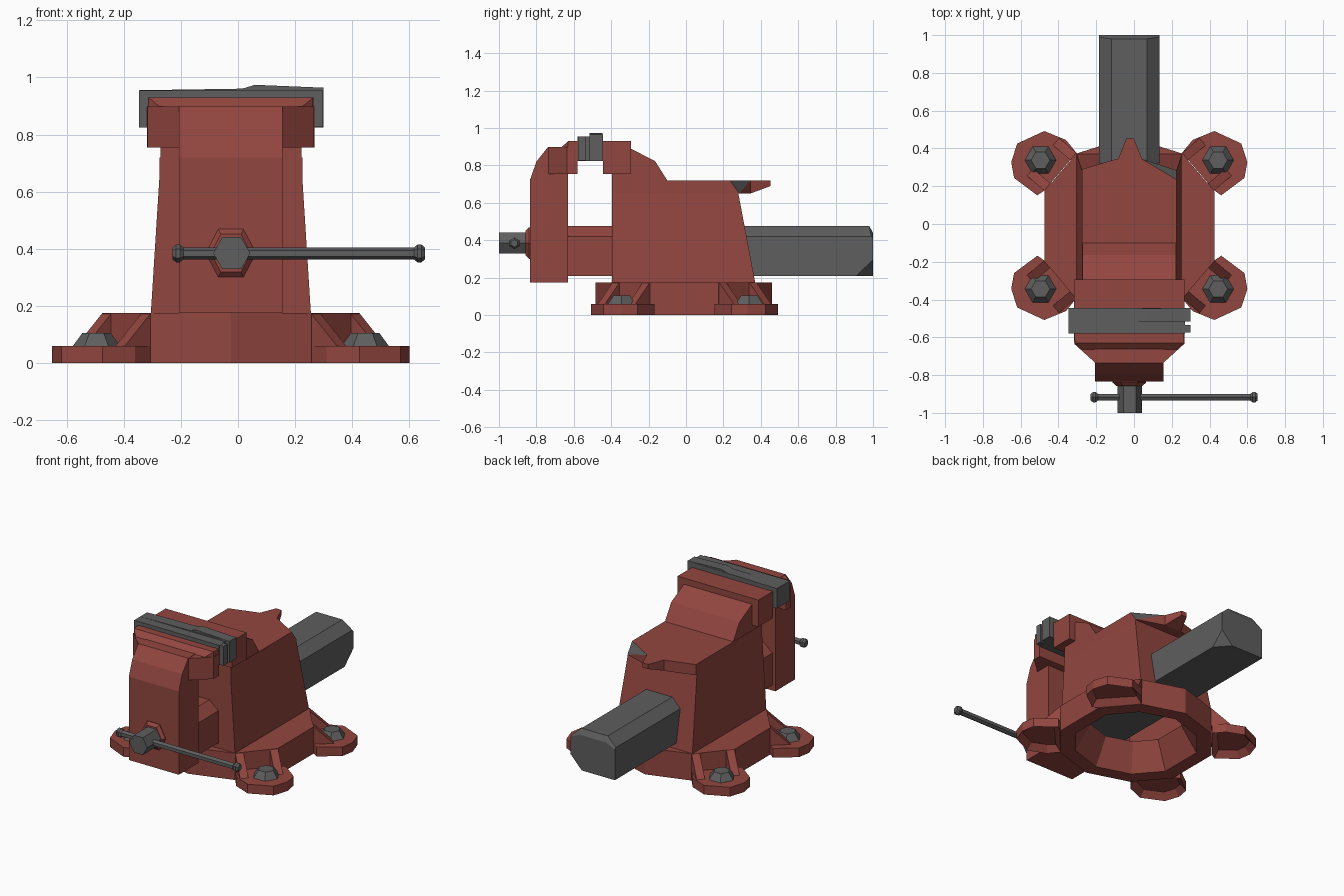
import bpy, bmesh, math
from mathutils import Vector, Matrix

if "Cube" in bpy.data.objects:
    bpy.data.objects.remove(bpy.data.objects["Cube"])

CX = -0.025  # centre line of the vise


def mat(name, c):
    m = bpy.data.materials.new(name)
    m.diffuse_color = (*c, 1)
    m.use_nodes = True
    m.node_tree.nodes["Principled BSDF"].inputs["Base Color"].default_value = m.diffuse_color
    return m


RED = mat("red paint", (0.29, 0.061, 0.050))
GRAY = mat("dark steel", (0.112, 0.112, 0.112))


def finish(name, bm, m, shift=(CX, 0, 0)):
    bmesh.ops.recalc_face_normals(bm, faces=bm.faces)
    bmesh.ops.translate(bm, verts=bm.verts, vec=shift)
    me = bpy.data.meshes.new(name)
    bm.to_mesh(me)
    bm.free()
    ob = bpy.data.objects.new(name, me)
    me.materials.append(m)
    bpy.context.collection.objects.link(ob)
    return ob


def hull_bm(pts):
    bm = bmesh.new()
    for p in pts:
        bm.verts.new(p)
    r = bmesh.ops.convex_hull(bm, input=bm.verts)
    loose = [v for v in bm.verts if not v.link_faces]
    bmesh.ops.delete(bm, geom=loose, context='VERTS')
    bmesh.ops.dissolve_limit(bm, angle_limit=0.01, verts=bm.verts, edges=bm.edges)
    return bm


def hull(name, pts, m=RED, shift=(CX, 0, 0)):
    return finish(name, hull_bm(pts), m, shift)


def extrude_x(profile, hw):
    return [(s * hw, y, z) for s in (-1, 1) for y, z in profile]


def prism(plan, z0, z1):
    return [(x, y, z) for z in (z0, z1) for x, y in plan]


def sym(pts):
    return [(s * x, y, z) for s in (-1, 1) for x, y, z in pts]


def tube(name, rings, axis, m, origin, sides=6, zscale=1.0):
    """Hull of polygon rings (position, radius) along an axis."""
    pts = []
    for t, r in rings:
        for i in range(sides):
            a = 2 * math.pi * i / sides
            u, v = r * math.cos(a), r * math.sin(a) * zscale
            pts.append({'x': (t, v, u), 'y': (u, t, v), 'z': (u, v, t)}[axis])
    return hull(name, pts, m, origin)


# Base: hollow ten-sided ring
half = [(0, 0.473), (0.28, 0.385), (0.45, 0.185)]
plan = half + [(x, -y) for x, y in half[::-1]]
plan += [(-x, y) for x, y in plan[::-1] if x > 0]
bm = bmesh.new()
loops = []
for s, z in ((1, 0), (1, 0.175), (0.6, 0.175), (0.8, 0)):
    loops.append([bm.verts.new((x * s, y * s, z)) for x, y in plan])
n = len(plan)
for k in range(4):
    a, b = loops[k], loops[(k + 1) % 4]
    for i in range(n):
        j = (i + 1) % n
        bm.faces.new((a[i], a[j], b[j], b[i]))
finish("base_ring", bm, RED, (CX, -0.012, 0))

# Feet with ribs and bolts, one per corner
foot = [(0.28, 0.385), (0.335, 0.453), (0.45, 0.5), (0.593, 0.434),
        (0.625, 0.336), (0.61, 0.252), (0.487, 0.16), (0.45, 0.185)]
A, B = Vector((0.28, 0.385)), Vector((0.45, 0.185))
along = (B - A).normalized()
out = Vector((-along.y, along.x))
for sx in (-1, 1):
    for sy in (-1, 1):
        tag = ("left" if sx < 0 else "right") + ("_front" if sy < 0 else "_back")
        shift = (CX, -0.008, 0)
        bm = hull_bm([(x * sx, y * sy, z) for x, y, z in prism(foot, 0, 0.06)])
        bm.normal_update()
        under = [f for f in bm.faces if f.normal.z < -0.9]
        bmesh.ops.inset_region(bm, faces=under, thickness=0.04)
        bmesh.ops.translate(bm, verts=list({v for f in under for v in f.verts}), vec=(0, 0, 0.04))
        finish("foot_" + tag, bm, RED, shift)
        for k, (P, d) in enumerate(((A, along), (B, -along))):
            pts = []
            for q in (P, P + d * 0.05):
                e, i = q + out * 0.125, q - out * 0.03
                pts += [(e.x, e.y, 0.055), (q.x, q.y, 0.175), (i.x, i.y, 0.175), (i.x, i.y, 0.055)]
            hull(f"rib_{tag}_{k}", [(x * sx, y * sy, z) for x, y, z in pts], RED, shift)
        tube("bolt_" + tag, [(0.055, 0.083), (0.06, 0.083), (0.105, 0.05)], 'z', GRAY,
             (CX + sx * 0.47, -0.003 + sy * 0.341, 0))

# Fixed body, open underneath
bm = hull_bm(sym([(0.28, -0.395, 0.175), (0.28, 0.37, 0.175), (0.25, -0.395, 0.65), (0.25, 0.28, 0.65)]))
bm.normal_update()
bmesh.ops.delete(bm, geom=[f for f in bm.faces if f.normal.z < -0.9], context='FACES')
finish("fixed_body", bm, RED)

# Anvil slab with one chipped steel corner, and its horn
slab = [(-0.25, -0.395), (0.25, -0.395), (-0.25, 0.29), (-0.065, 0.345), (0.065, 0.345)]
anvil = hull("anvil", prism(slab, 0.65, 0.72) + [(0.25, 0.235, 0.72), (0.25, 0.285, 0.65)])
anvil.data.materials.append(GRAY)
for p in anvil.data.polygons:
    if p.normal.x > 0.2 and p.normal.y > 0.2 and p.normal.z > 0.05:
        p.material_index = 1
hull("anvil_horn", sym([(0.063, 0.335, 0.65), (0.063, 0.345, 0.65), (0.063, 0.335, 0.72), (0.063, 0.345, 0.72),
                        (0.02, 0.452, 0.69), (0.02, 0.452, 0.72)]), RED, (CX + 0.004, 0, 0))

# Fixed jaw neck and block
hull("fixed_neck", extrude_x([(-0.395, 0.71), (-0.10, 0.72), (-0.10, 0.71), (-0.165, 0.823),
                              (-0.295, 0.89), (-0.395, 0.89)], 0.247))
hull("fixed_jaw_block", extrude_x([(-0.445, 0.755), (-0.295, 0.755), (-0.295, 0.93), (-0.445, 0.93)], 0.293))

# Moving jaw: column, tapered block and chamfered cap
hull("moving_jaw", extrude_x([(-0.63, 0.175), (-0.835, 0.175), (-0.835, 0.72), (-0.80, 0.82),
                              (-0.737, 0.9), (-0.63, 0.9)], 0.181))
block = [(s * x, y) for s in (-1, 1) for x, y in ((0.293, -0.58), (0.291, -0.635), (0.25, -0.665), (0.18, -0.735))]
hull("moving_jaw_block", prism(block, 0.755, 0.898))
hull("moving_jaw_cap", sym([(0.29, -0.58, 0.895), (0.29, -0.58, 0.93), (0.288, -0.63, 0.93),
                            (0.288, -0.63, 0.895), (0.25, -0.665, 0.898)]))

# Steel jaw plates, the rear one slightly raised on the right
hull("front_jaw_plate", [(x, y, z) for x in (-0.346, 0.27) for y in (-0.58, -0.515) for z in (0.825, 0.955)],
     GRAY, (0, 0, 0))
hull("rear_jaw_plate", [(x, y, z) for y in (-0.517, -0.445) for x, z in
                        ((-0.346, 0.825), (0.30, 0.825), (-0.346, 0.955), (-0.02, 0.955), (0.30, 0.965))],
     GRAY, (0, 0, 0))
hull("plate_ridge", [(x, y, z) for y in (-0.515, -0.447) for x, z in
                     ((-0.02, 0.95), (0.06, 0.974), (0.298, 0.964), (0.298, 0.94))], GRAY, (0, 0, 0))
hull("front_plate_end", [(x, y, z) for x in (0.2, 0.298) for y in (-0.575, -0.535) for z in (0.827, 0.954)],
     GRAY, (0, 0, 0))

# Slide bar: red between the jaws, steel behind with one clipped corner
sect = [(0.095, 0.475), (0.16, 0.42), (0.16, 0.21)]
hull("slide_front", sym([(x, y, z) for x, z in sect for y in (-0.7, -0.35)]))
hull("slide_bar", sym([(x, -0.35, z) for x, z in sect]) +
     sym([(0.095, 0.98, 0.475), (0.16, 0.99, 0.42), (0.095, 1.0, 0.44), (0.16, 1.0, 0.41)]) +
     [(-0.16, 1.0, 0.21), (0.08, 1.0, 0.21), (0.16, 0.91, 0.21), (0.16, 1.0, 0.295)], GRAY)

# Screw collar, screw head and turning handle
SZ = 0.385
tube("screw_collar", [(-0.82, 0.088), (-0.84, 0.088), (-0.857, 0.07)], 'y', RED, (CX, 0, SZ), 6, 1.1)
tube("screw_head", [(-0.85, 0.065), (-1.0, 0.065)], 'y', GRAY, (CX + 0.003, 0, SZ))
tube("handle_bar", [(-0.21, 0.021), (0.635, 0.021)], 'x', GRAY, (0, -0.917, SZ - 0.001))
for nm, c in (("handle_knob_left", -0.21), ("handle_knob_right", 0.635)):
    tube(nm, [(c - 0.02, 0.02), (c - 0.007, 0.031), (c + 0.007, 0.031), (c + 0.02, 0.02)], 'x', GRAY,
         (0, -0.917, SZ - 0.001))
